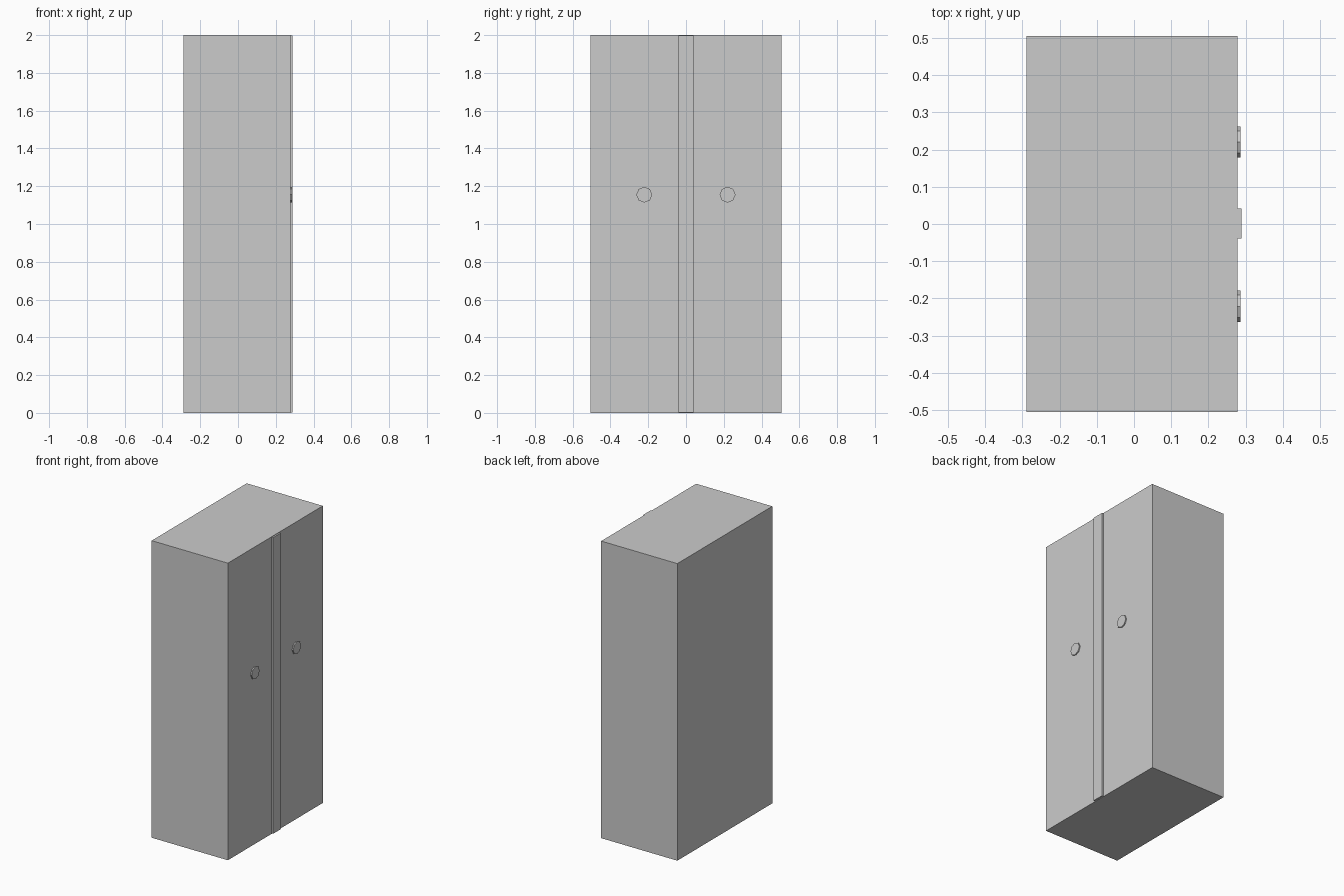
import bpy
import math

if "Cube" in bpy.data.objects:
    bpy.data.objects.remove(bpy.data.objects["Cube"])


def box(name, x0, x1, y0, y1, z0, z1):
    bpy.ops.mesh.primitive_cube_add(size=1)
    ob = bpy.context.object
    ob.name = name
    ob.scale = (x1 - x0, y1 - y0, z1 - z0)
    ob.location = ((x0 + x1) / 2, (y0 + y1) / 2, (z0 + z1) / 2)
    bpy.ops.object.transform_apply(location=False, rotation=False, scale=True)
    return ob


FRONT = 0.278  # door face

# Wardrobe carcass
box("cabinet_body", -0.289, FRONT, -0.505, 0.505, 0.0, 2.0)

# Raised strip covering the seam between the doors
box("centre_strip", FRONT - 0.01, 0.289, -0.039, 0.041, 0.003, 1.997)

# Low octagonal knob on each door
for side, y in (("left", -0.221), ("right", 0.220)):
    bpy.ops.mesh.primitive_cylinder_add(
        vertices=8, radius=0.042, depth=0.018,
        location=(0.277, y, 1.155), rotation=(0, math.pi / 2, 0))
    bpy.context.object.name = side + "_knob"
